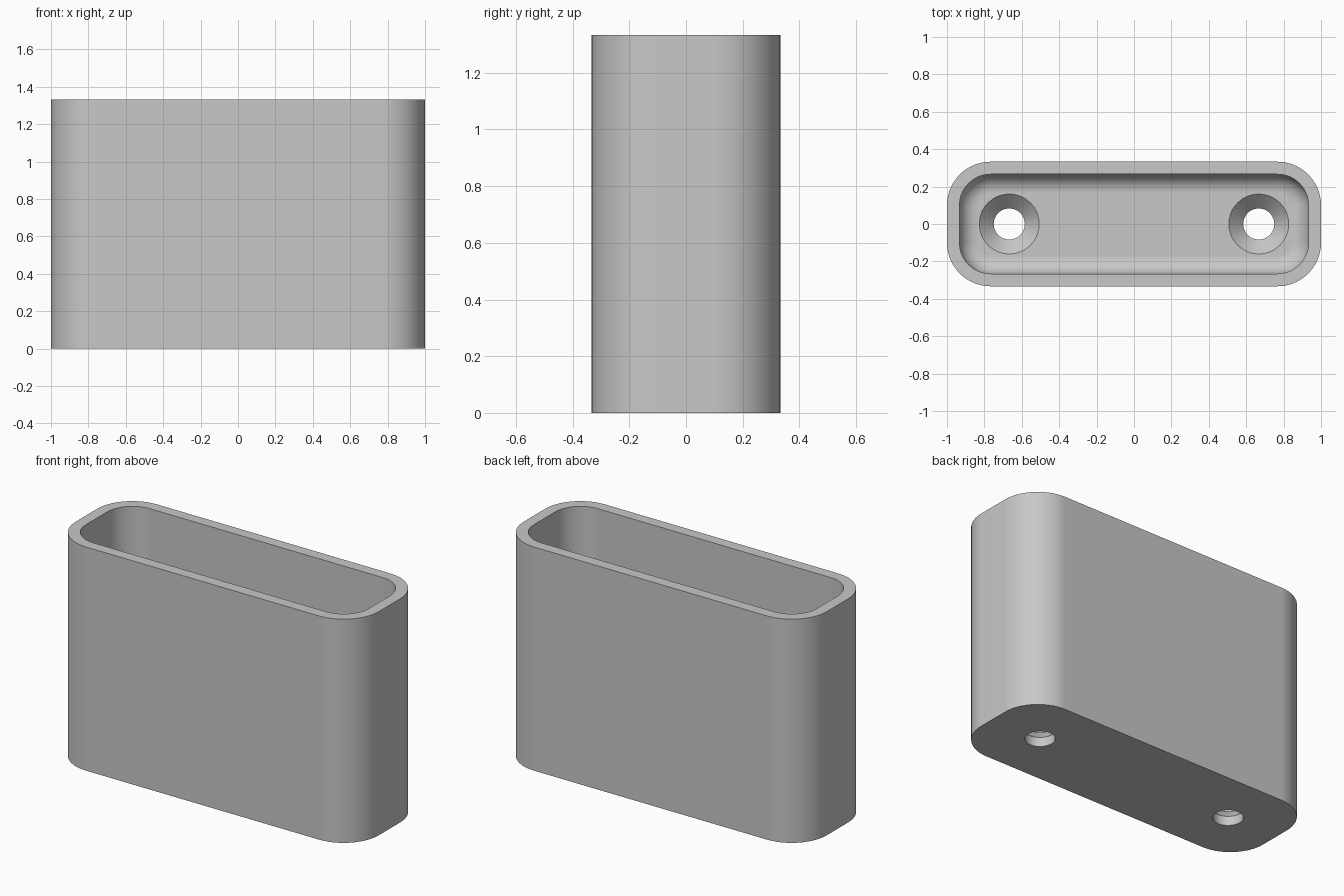
import bpy
import bmesh
from math import cos, sin, pi, radians

cube = bpy.data.objects.get("Cube")
if cube:
    bpy.data.objects.remove(cube, do_unlink=True)

HALF_X, HALF_Y, HEIGHT = 1.0, 0.333, 1.333
WALL, FLOOR = 0.067, 0.133
CORNER, FILLET = 0.233, 0.1
HOLE_X, HOLE_R, SINK_R = 0.667, 0.083, 0.16

grey = bpy.data.materials.new("plain grey")
grey.use_nodes = True
colour = (0.58, 0.58, 0.58, 1)
grey.diffuse_color = colour
grey.node_tree.nodes["Principled BSDF"].inputs["Base Color"].default_value = colour


def rounded_loop(inset, z, steps=14):
    """Rounded rectangle, moved inward by inset."""
    r = CORNER - inset
    points = []
    for i, (sx, sy) in enumerate([(1, 1), (-1, 1), (-1, -1), (1, -1)]):
        for k in range(steps + 1):
            a = (i + k / steps) * pi / 2
            points.append((sx * (HALF_X - CORNER) + r * cos(a),
                           sy * (HALF_Y - CORNER) + r * sin(a), z))
    return points


def circle_loop(x, r, z, sides=64):
    return [(x + r * cos(2 * pi * k / sides), r * sin(2 * pi * k / sides), z)
            for k in range(sides)]


def loft(name, loops):
    """Closed solid skinned through loops of equal length."""
    bm = bmesh.new()
    rings = [[bm.verts.new(p) for p in loop] for loop in loops]
    for low, high in zip(rings, rings[1:]):
        n = len(low)
        for k in range(n):
            j = (k + 1) % n
            bm.faces.new((low[k], low[j], high[j], high[k]))
    bm.faces.new(rings[0][::-1])
    bm.faces.new(rings[-1])
    bmesh.ops.recalc_face_normals(bm, faces=bm.faces)
    mesh = bpy.data.meshes.new(name)
    bm.to_mesh(mesh)
    bm.free()
    mesh.materials.append(grey)
    obj = bpy.data.objects.new(name, mesh)
    bpy.context.collection.objects.link(obj)
    return obj


# Open box: outer wall, rim, inner wall, then a fillet down to the floor
loops = [rounded_loop(0, 0), rounded_loop(0, HEIGHT), rounded_loop(WALL, HEIGHT)]
for k in range(11):
    a = k / 10 * pi / 2
    loops.append(rounded_loop(WALL + FILLET * (1 - cos(a)),
                              FLOOR + FILLET * (1 - sin(a))))
holder = loft("open_holder", loops)

# Countersunk screw holes through the floor
bpy.ops.object.select_all(action="DESELECT")
bpy.context.view_layer.objects.active = holder
holder.select_set(True)
sink_z = FLOOR - (SINK_R - HOLE_R)
for x in (-HOLE_X, HOLE_X):
    cutter = loft("screw_hole_cutter", [
        circle_loop(x, HOLE_R, -0.1), circle_loop(x, HOLE_R, sink_z),
        circle_loop(x, SINK_R, FLOOR), circle_loop(x, SINK_R, FLOOR + 0.1)])
    cutter.hide_render = True
    cut = holder.modifiers.new("screw_hole", "BOOLEAN")
    cut.operation = "DIFFERENCE"
    cut.solver = "EXACT"
    cut.object = cutter
    bpy.ops.object.modifier_apply(modifier=cut.name)
    bpy.data.objects.remove(cutter, do_unlink=True)

# Smooth curves, flat planes
bpy.ops.object.shade_smooth_by_angle(angle=radians(30))
weighted = holder.modifiers.new("flat_planes", "WEIGHTED_NORMAL")
weighted.keep_sharp = True
